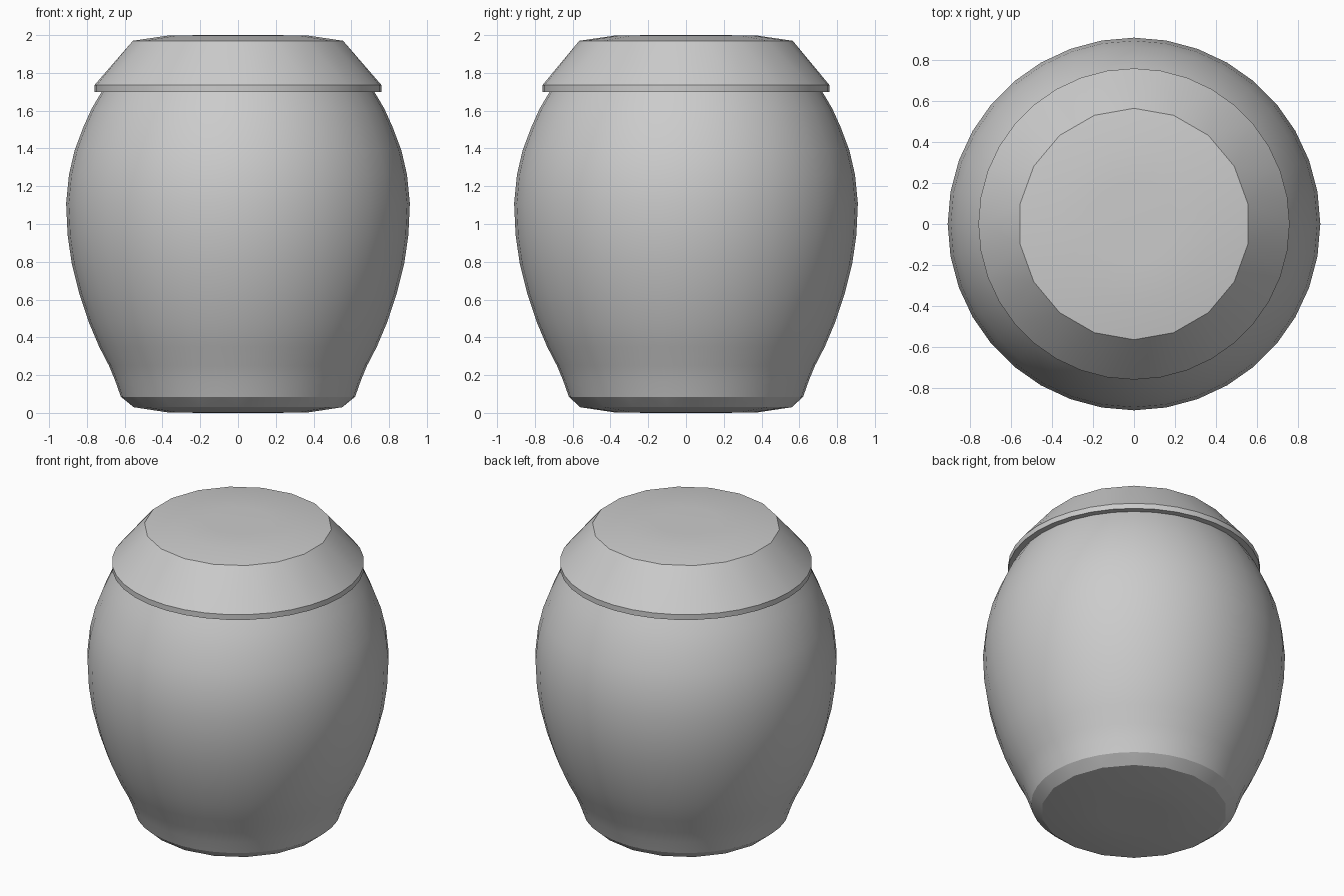
import bpy, bmesh
from math import sin, cos, pi, radians

if "Cube" in bpy.data.objects:
    bpy.data.objects.remove(bpy.data.objects["Cube"])


def ring(bm, r, z, n):
    # first vertex on the +y axis
    return [bm.verts.new((r * sin(2 * pi * i / n), r * cos(2 * pi * i / n), z)) for i in range(n)]


def bridge(bm, a, b):
    n, m = len(a), len(b)
    if n == m:
        for i in range(n):
            bm.faces.new((a[i], a[(i + 1) % n], b[(i + 1) % n], b[i]))
    else:  # a has twice as many sides as b
        for j in range(m):
            k = (j + 1) % m
            mid = a[2 * j + 1]
            bm.faces.new((a[2 * j - 1], a[2 * j], b[j]))
            bm.faces.new((a[2 * j], mid, b[j]))
            bm.faces.new((b[j], mid, b[k]))


def lathe(name, profile):
    """Profile rows are (radius, z, sides); the last ring is capped."""
    bm = bmesh.new()
    rings = [ring(bm, *p) for p in profile]
    for a, b in zip(rings, rings[1:]):
        bridge(bm, a, b)
    bm.faces.new(rings[-1])
    bmesh.ops.recalc_face_normals(bm, faces=bm.faces)
    mesh = bpy.data.meshes.new(name)
    bm.to_mesh(mesh)
    bm.free()
    obj = bpy.data.objects.new(name, mesh)
    bpy.context.collection.objects.link(obj)
    bpy.ops.object.select_all(action='DESELECT')
    obj.select_set(True)
    bpy.context.view_layer.objects.active = obj
    bpy.ops.object.shade_smooth_by_angle(angle=radians(25))
    return obj


# Bulging jar body, from shoulder down to the coarser, chamfered foot
body = [(.722, 1.70), (.775, 1.61), (.82, 1.51), (.865, 1.39), (.895, 1.26), (.91, 1.11),
        (.902, .94), (.88, .79), (.84, .63), (.79, .48), (.735, .35), (.683, .25),
        (.65, .17), (.62, .085)]
lathe("jar_body", [(r, z, 36) for r, z in body] + [(.56, .03, 18), (.38, .003, 18), (.2, 0, 18)])

# Lid with overhanging lip, sloped side and slightly domed coarser top
lid = [(.722, 1.70), (.76, 1.70), (.76, 1.735)]
lathe("lid", [(r, z, 36) for r, z in lid] + [(.565, 1.97, 18), (.38, 1.997, 18), (.2, 2.0, 18)])
